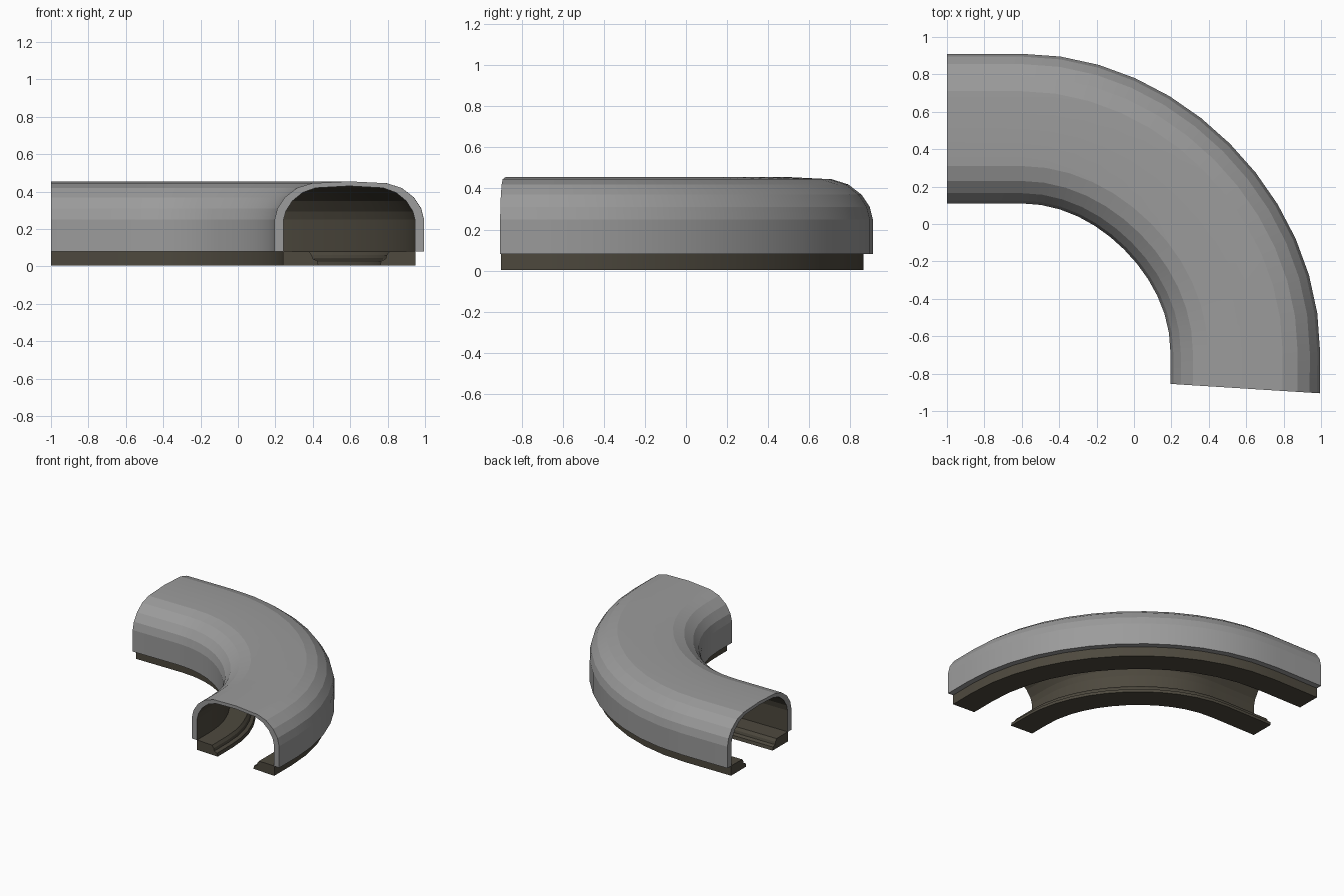
import bpy, bmesh, math

if "Cube" in bpy.data.objects:
    bpy.data.objects.remove(bpy.data.objects["Cube"])

def mat(name, rgb):
    m = bpy.data.materials.new(name)
    m.diffuse_color = (*rgb, 1)
    m.use_nodes = True
    m.node_tree.nodes["Principled BSDF"].inputs["Base Color"].default_value = m.diffuse_color
    return m

GREY = mat("light_concrete_grey", (0.33, 0.33, 0.33))
BROWN = mat("dark_brown_grey", (0.075, 0.066, 0.048))

# Path stations: (centre x, centre y, angle of the outward direction)
CX, CY, R, N = -0.6, -0.685, 1.195, 12
path = [(-1.0, CY + R, math.pi / 2)]
for i in range(N + 1):
    a = math.pi / 2 * (1 - i / N)
    r = R - 0.02 * math.sin(2 * a) ** 2
    path.append((CX + r * math.cos(a), CY + r * math.sin(a), a))
path.append((0.595, -0.88, math.radians(-3.6)))


def sweep(name, profile, mats, arch=False, inside=()):
    """Sweep a closed (offset, height) profile along the path."""
    bm = bmesh.new()
    rings = [[bm.verts.new((x + o * math.cos(a), y + o * math.sin(a), z))
              for o, z in profile] for x, y, a in path]
    n = len(profile)
    for r0, r1 in zip(rings, rings[1:]):
        for k in range(n):
            j = (k + 1) % n
            f = bm.faces.new((r0[k], r0[j], r1[j], r1[k]))
            f.material_index = 1 if k in inside else 0
    for ring in (rings[0], rings[-1]):
        if arch:  # thin rim made of quads between outer and inner skins
            for k in range(n // 2 - 1):
                bm.faces.new((ring[k], ring[k + 1], ring[n - 2 - k], ring[n - 1 - k]))
        else:
            bm.faces.new(ring)
    bmesh.ops.recalc_face_normals(bm, faces=bm.faces)
    me = bpy.data.meshes.new(name)
    bm.to_mesh(me)
    bm.free()
    for m in mats:
        me.materials.append(m)
    ob = bpy.data.objects.new(name, me)
    bpy.context.collection.objects.link(ob)
    bpy.context.view_layer.objects.active = ob
    ob.select_set(True)
    bpy.ops.object.shade_smooth_by_angle(angle=math.radians(12))
    ob.select_set(False)
    return ob


def mirrored(half):
    """Half arch from foot to crown, completed on the other side."""
    return half + [(-o, z) for o, z in reversed(half[:-1])]

# Arched tunnel shell: grey outside, dark inside
outer = mirrored([(0.40, 0.08), (0.40, 0.25), (0.385, 0.31), (0.345, 0.37),
                  (0.28, 0.42), (0.20, 0.445), (0.0, 0.455)])
inner = mirrored([(0.352, 0.08), (0.352, 0.25), (0.34, 0.295), (0.305, 0.35),
                  (0.25, 0.395), (0.18, 0.42), (0.0, 0.43)])
c = len(outer)
sweep("tunnel_shell", outer + inner[::-1], [GREY, BROWN], arch=True,
      inside=range(c, 2 * c - 1))

# Stepped kerbs under both walls, open floor between them
kerb = [(0.355, 0.004), (0.355, 0.082), (0.215, 0.08), (0.20, 0.06),
        (0.195, 0.04), (0.17, 0.03), (0.165, 0.004)]
for side, name in ((1, "outer_kerb"), (-1, "inner_kerb")):
    sweep(name, [(side * o, z) for o, z in kerb], [BROWN])
